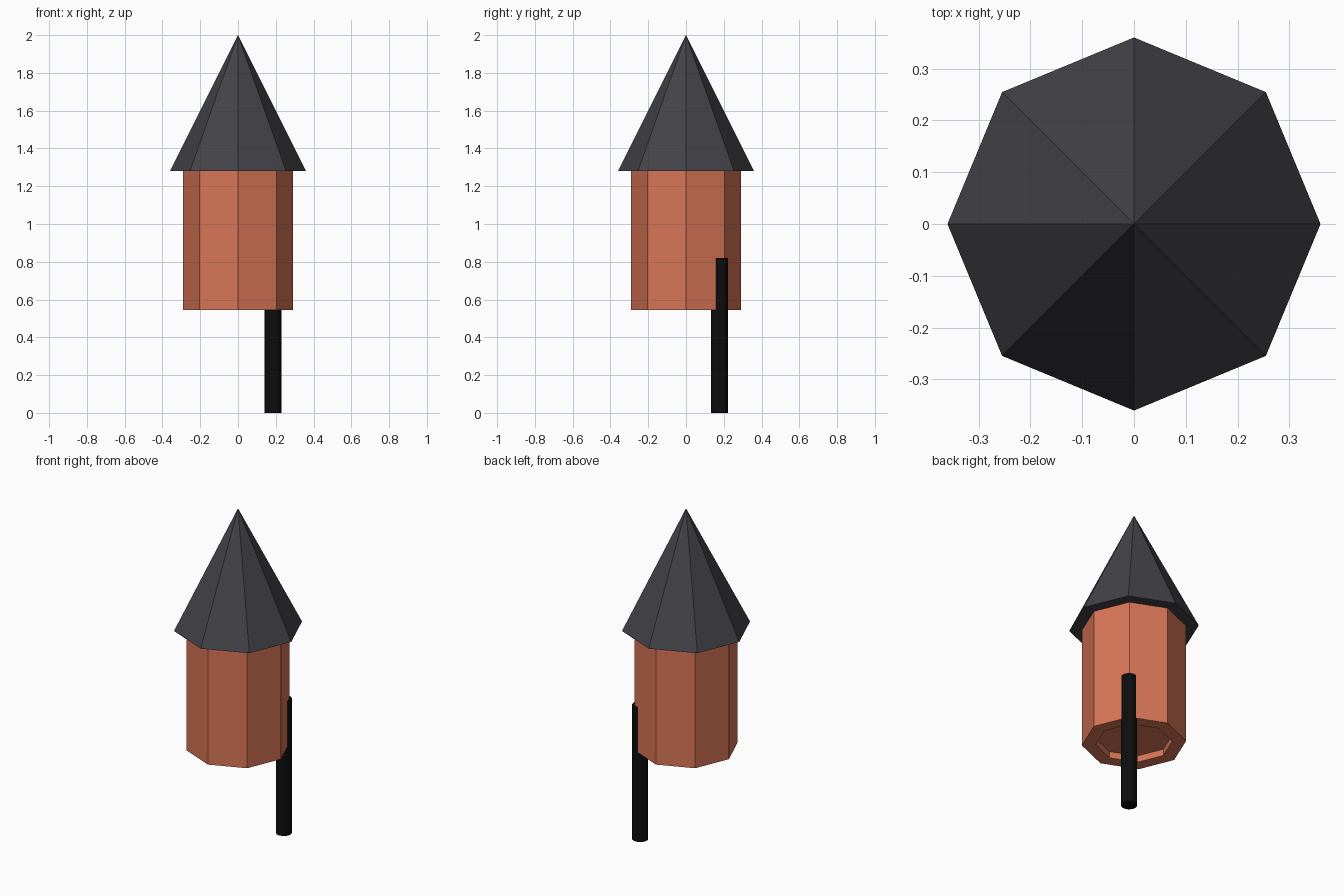
import bpy, bmesh
from mathutils import Matrix, Vector

if "Cube" in bpy.data.objects:
    bpy.data.objects.remove(bpy.data.objects["Cube"])


def material(name, rgb):
    m = bpy.data.materials.new(name)
    m.diffuse_color = (*rgb, 1.0)
    m.use_nodes = True
    m.node_tree.nodes["Principled BSDF"].inputs["Base Color"].default_value = m.diffuse_color
    return m


def prism(name, sides, r_bottom, r_top, z0, z1, mat, centre=(0, 0), recess=None):
    """Upright cone or cylinder with a corner on +x; optional recess in its base."""
    bm = bmesh.new()
    bmesh.ops.create_cone(bm, cap_ends=True, segments=sides, radius1=r_bottom,
                          radius2=r_top, depth=z1 - z0)
    # put a corner exactly on the +x axis
    low = [v.co for v in bm.verts if v.co.z < 0]
    corner = max(low, key=lambda c: c.x)
    turn = -Vector((1, 0)).angle_signed(corner.xy)
    bm.transform(Matrix.Rotation(-turn if abs((Matrix.Rotation(-turn, 3, 'Z') @ corner).y) < 1e-4
                                 else turn, 4, 'Z'))
    bm.transform(Matrix.Translation((*centre, (z0 + z1) / 2)))
    bmesh.ops.remove_doubles(bm, verts=bm.verts, dist=1e-5)
    bm.normal_update()
    if recess:
        width, depth = recess
        base = min(bm.faces, key=lambda f: f.calc_center_median().z)
        bmesh.ops.inset_region(bm, faces=[base], thickness=width)
        out = bmesh.ops.extrude_discrete_faces(bm, faces=[base])
        bmesh.ops.translate(bm, verts=out["faces"][0].verts, vec=(0, 0, depth))
    bmesh.ops.recalc_face_normals(bm, faces=bm.faces)
    mesh = bpy.data.meshes.new(name)
    bm.to_mesh(mesh)
    bm.free()
    mesh.materials.append(mat)
    obj = bpy.data.objects.new(name, mesh)
    bpy.context.collection.objects.link(obj)
    return obj


clay = material("clay_orange", (0.69, 0.18, 0.093))
slate = material("slate_grey", (0.057, 0.055, 0.065))
black = material("black", (0.004, 0.004, 0.004))

# octagonal body with a shallow recess underneath
prism("body", 8, 0.29, 0.29, 0.545, 1.28, clay, recess=(0.078, 0.04))
# pointed overhanging roof
prism("roof", 8, 0.36, 0.0, 1.28, 2.0, slate)
# stick emerging through the back right corner
pole = prism("stick", 16, 0.045, 0.045, 0.0, 0.82, black, centre=(0.185, 0.178))
